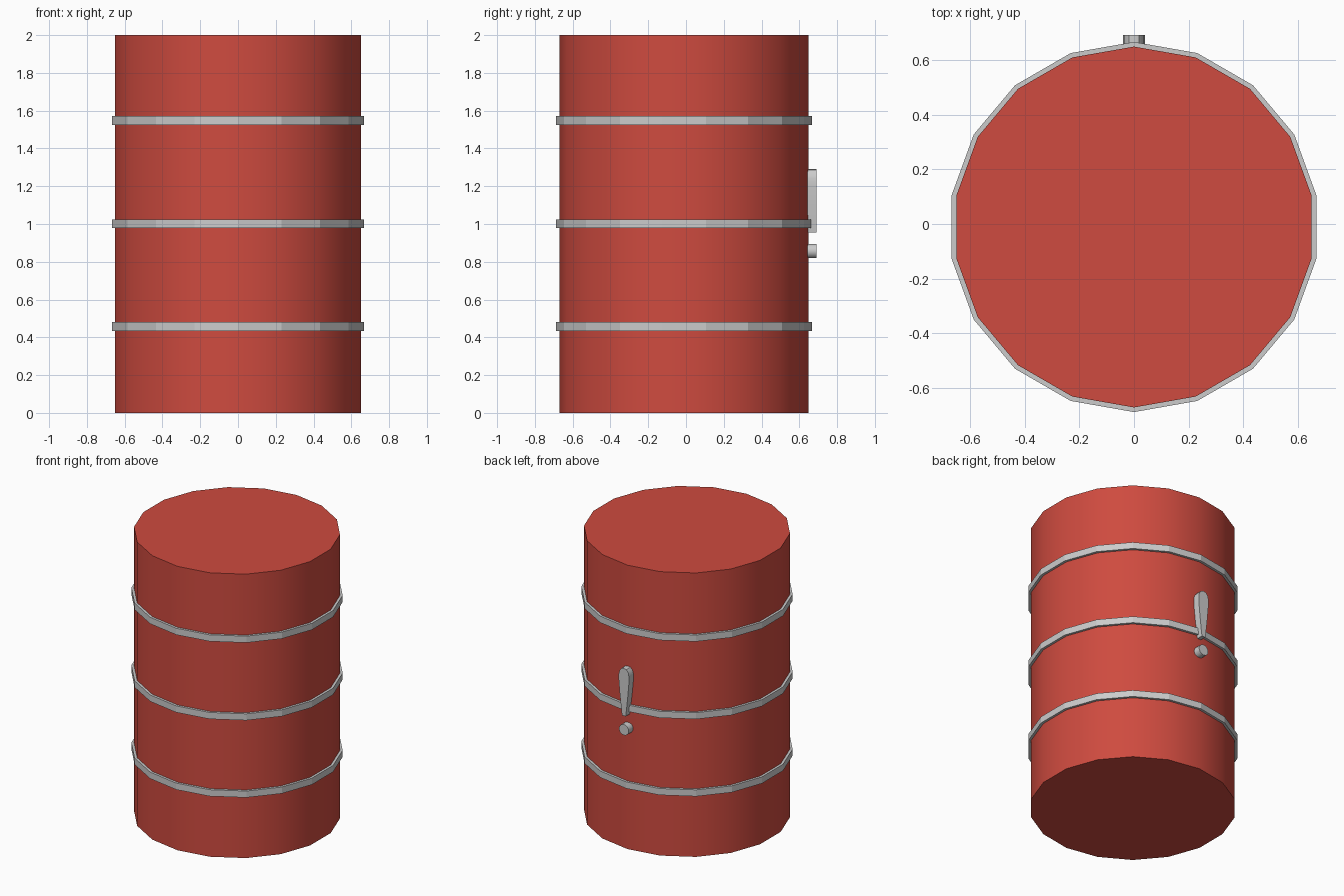
import bpy, bmesh
from math import sin, cos, pi, radians

if "Cube" in bpy.data.objects:
    bpy.data.objects.remove(bpy.data.objects["Cube"])

SIDES, CY = 18, -0.011

red = bpy.data.materials.new("red_paint")
red.diffuse_color = (0.62, 0.07, 0.05, 1)
red.use_nodes = True
red.node_tree.nodes["Principled BSDF"].inputs["Base Color"].default_value = red.diffuse_color


def finish(name, bm, mat=None, smooth=False):
    bmesh.ops.recalc_face_normals(bm, faces=bm.faces)
    me = bpy.data.meshes.new(name)
    bm.to_mesh(me)
    bm.free()
    ob = bpy.data.objects.new(name, me)
    bpy.context.collection.objects.link(ob)
    if mat:
        me.materials.append(mat)
    if smooth:
        bpy.ops.object.select_all(action='DESELECT')
        ob.select_set(True)
        bpy.context.view_layer.objects.active = ob
        bpy.ops.object.shade_smooth_by_angle(angle=radians(35))
    return ob


def loop(bm, r, z):
    return [bm.verts.new((r * sin(2 * pi * i / SIDES), CY + r * cos(2 * pi * i / SIDES), z))
            for i in range(SIDES)]


def bridge(bm, a, b):
    n = len(a)
    for i in range(n):
        bm.faces.new((a[i], a[(i + 1) % n], b[(i + 1) % n], b[i]))


def plate(name, outline, y0, y1):
    bm = bmesh.new()
    a, b = [[bm.verts.new((x, y, z)) for x, z in outline] for y in (y0, y1)]
    bridge(bm, a, b)
    bm.faces.new(a)
    bm.faces.new(b)
    return finish(name, bm, smooth=True)


# drum body
bm = bmesh.new()
bottom, top = loop(bm, 0.66, 0), loop(bm, 0.66, 2)
bridge(bm, bottom, top)
bm.faces.new(bottom)
bm.faces.new(top)
finish("drum_body", bm, red, True)

# three raised hoops
for k, z in enumerate((0.457, 1.001, 1.548)):
    bm = bmesh.new()
    prof = [(0.655, -0.023), (0.677, -0.023), (0.677, 0.023), (0.655, 0.023)]
    rings = [loop(bm, r, z + dz) for r, dz in prof]
    for i in range(4):
        bridge(bm, rings[i], rings[(i + 1) % 4])
    finish(f"hoop_{k + 1}", bm)

# warning mark on the back: tapered stroke and round dot
half = [(0.014, 0.955), (0.020, 1.0), (0.031, 1.10), (0.040, 1.20),
        (0.040, 1.24), (0.034, 1.268), (0.019, 1.286)]
stroke = half + [(0, 1.291)] + [(-x, z) for x, z in reversed(half)]
plate("warning_stroke", stroke, 0.625, 0.692)
dot = [(0.038 * cos(2 * pi * i / 16), 0.857 + 0.038 * sin(2 * pi * i / 16)) for i in range(16)]
plate("warning_dot", dot, 0.625, 0.692)
